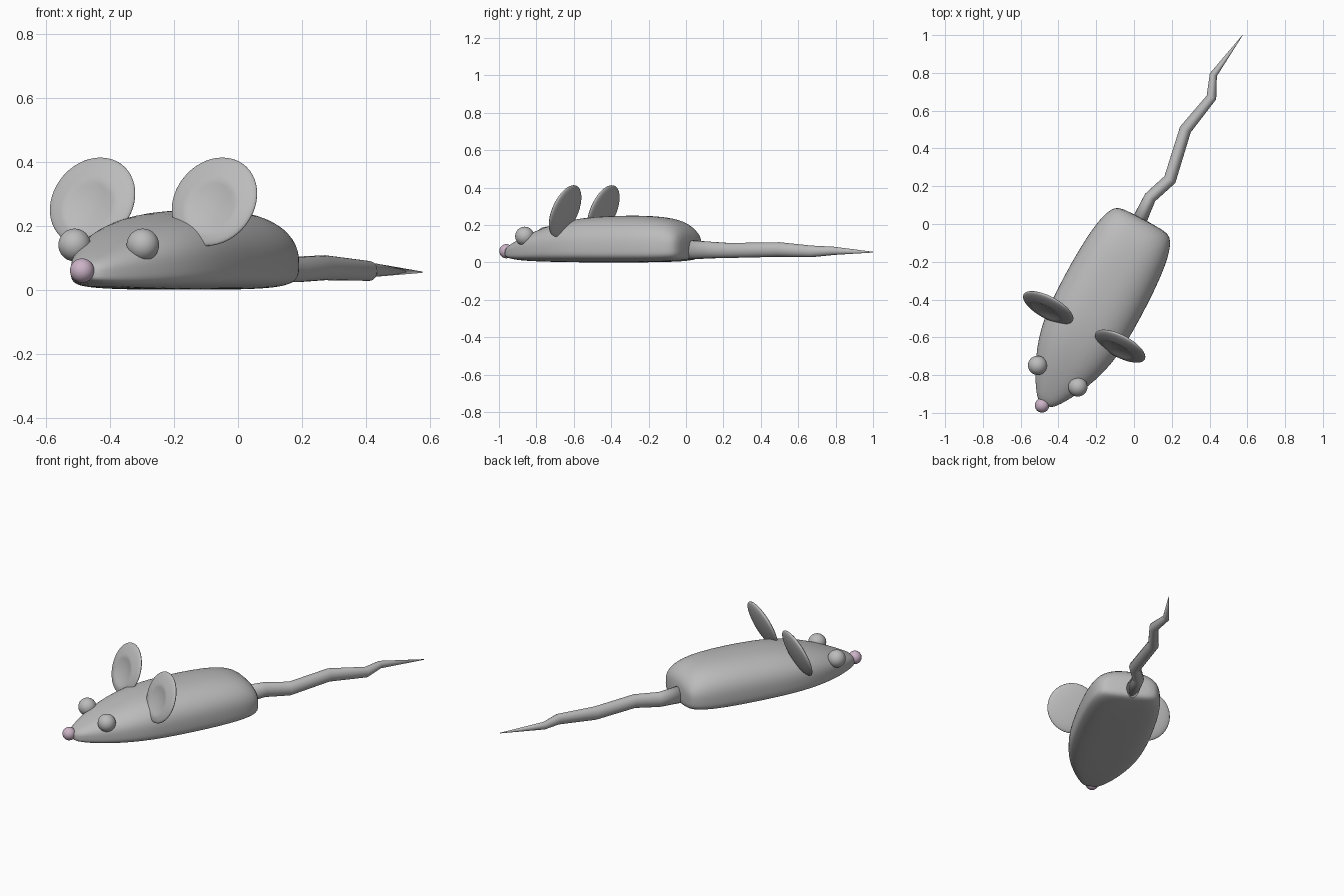
import bpy, bmesh, math
from mathutils import Matrix, Vector

cube = bpy.data.objects.get("Cube")
if cube:
    bpy.data.objects.remove(cube, do_unlink=True)


def material(name, rgb):
    m = bpy.data.materials.new(name)
    m.use_nodes = True
    m.diffuse_color = (*rgb, 1)
    m.node_tree.nodes["Principled BSDF"].inputs["Base Color"].default_value = (*rgb, 1)
    return m


grey = material("mouse grey", (0.5, 0.5, 0.5))
pink = material("nose pink", (0.6, 0.45, 0.57))

# Frame of the animal: local y runs from nose to rump, origin under the nose
FRAME = Matrix.Translation((-0.485, -0.957, 0)) @ Matrix.Rotation(math.radians(-28.2), 4, "Z")


def finish(name, bm, mat, matrix=Matrix()):
    bmesh.ops.recalc_face_normals(bm, faces=bm.faces)
    mesh = bpy.data.meshes.new(name)
    bm.to_mesh(mesh)
    bm.free()
    mesh.materials.append(mat)
    mesh.shade_smooth()
    ob = bpy.data.objects.new(name, mesh)
    ob.matrix_world = matrix
    bpy.context.collection.objects.link(ob)
    return ob


def loft(rings):
    """Skin a list of point rings and close both ends."""
    bm = bmesh.new()
    loops = [[bm.verts.new(p) for p in ring] for ring in rings]
    n = len(loops[0])
    for a, b in zip(loops, loops[1:]):
        for i in range(n):
            j = (i + 1) % n
            bm.faces.new((a[i], a[j], b[j], b[i]))
    bm.faces.new(loops[0])
    bm.faces.new(loops[-1])
    return bm


def power(v, e):
    return math.copysign(abs(v) ** e, v)


# Body: domed on top, nearly flat underneath
def body_ring(s, half_width, bottom, middle, top, n=40):
    pts = []
    for i in range(n):
        a = 2 * math.pi * (i + 0.5) / n
        e = 0.82 if math.sin(a) > 0 else 0.5
        height = top - middle if math.sin(a) > 0 else middle - bottom
        pts.append((0.01 + half_width * power(math.cos(a), e), s,
                    middle + height * power(math.sin(a), e)))
    return pts


stations = [
    (0.00, 0.035, 0.030, 0.050, 0.075),
    (0.05, 0.075, 0.018, 0.058, 0.103),
    (0.12, 0.118, 0.010, 0.065, 0.135),
    (0.20, 0.157, 0.006, 0.070, 0.168),
    (0.30, 0.195, 0.003, 0.075, 0.202),
    (0.42, 0.220, 0.001, 0.080, 0.230),
    (0.55, 0.230, 0.000, 0.080, 0.246),
    (0.75, 0.230, 0.000, 0.080, 0.252),
    (0.90, 0.222, 0.001, 0.080, 0.249),
    (1.00, 0.208, 0.004, 0.080, 0.236),
    (1.06, 0.190, 0.008, 0.082, 0.215),
    (1.10, 0.168, 0.015, 0.085, 0.182),
    (1.12, 0.130, 0.030, 0.088, 0.142),
]
body = finish("body", loft([body_ring(*st) for st in stations]), grey, FRAME)
body.modifiers.new("smooth", "SUBSURF").levels = 1
body.modifiers["smooth"].render_levels = 1


# Tail: kinked oval tube tapering to a point (x, y, z, width, height)
tail_path = [
    (0.02, 0.00, 0.068, 0.040, 0.053),
    (0.085, 0.14, 0.066, 0.033, 0.044),
    (0.19, 0.235, 0.064, 0.034, 0.040),
    (0.272, 0.50, 0.069, 0.032, 0.039),
    (0.41, 0.67, 0.059, 0.027, 0.031),
    (0.42, 0.79, 0.062, 0.020, 0.022),
    (0.575, 1.00, 0.055, 0.001, 0.002),
]
centres = [Vector(p[:3]) for p in tail_path]
rings = []
for k, (x, y, z, w, h) in enumerate(tail_path):
    before = centres[max(k - 1, 0)]
    after = centres[min(k + 1, len(centres) - 1)]
    c = centres[k]
    along = (c - before).normalized() + (after - c).normalized()
    side = Vector((along.y, -along.x, 0)).normalized()
    rings.append([c + side * w * math.cos(a) + Vector((0, 0, h * math.sin(a)))
                  for a in (2 * math.pi * i / 20 for i in range(20))])
finish("tail", loft(rings), grey)


def ball(name, mat, location, radius):
    bm = bmesh.new()
    bmesh.ops.create_uvsphere(bm, u_segments=32, v_segments=20, radius=radius)
    return finish(name, bm, mat, FRAME @ Matrix.Translation(location))


# Ears: thin round lenses leaning back, with a shallow dish in front
def ear(name, side):
    bm = bmesh.new()
    bmesh.ops.create_uvsphere(bm, u_segments=48, v_segments=32, radius=1,
                              matrix=Matrix.Rotation(math.pi / 2, 4, "X"))
    for v in bm.verts:
        r = math.hypot(v.co.x, v.co.z + 0.15)
        if v.co.y < 0 and r < 0.6:
            v.co.y += 0.7 * (1 - (r / 0.6) ** 2)
        v.co = Vector((v.co.x * 0.148, v.co.y * 0.026, v.co.z * 0.148))
    lean = Matrix.Rotation(math.radians(-21.5), 4, "X")
    finish(name, bm, grey, FRAME @ Matrix.Translation((0.216 * side, 0.468, 0.275)) @ lean)


for label, side in (("left", 1), ("right", -1)):
    ear(label + "_ear", side)
    ball(label + "_eye", grey, (0.121 * side, 0.172, 0.14), 0.051)

ball("nose", pink, (0, -0.004, 0.06), 0.038)
